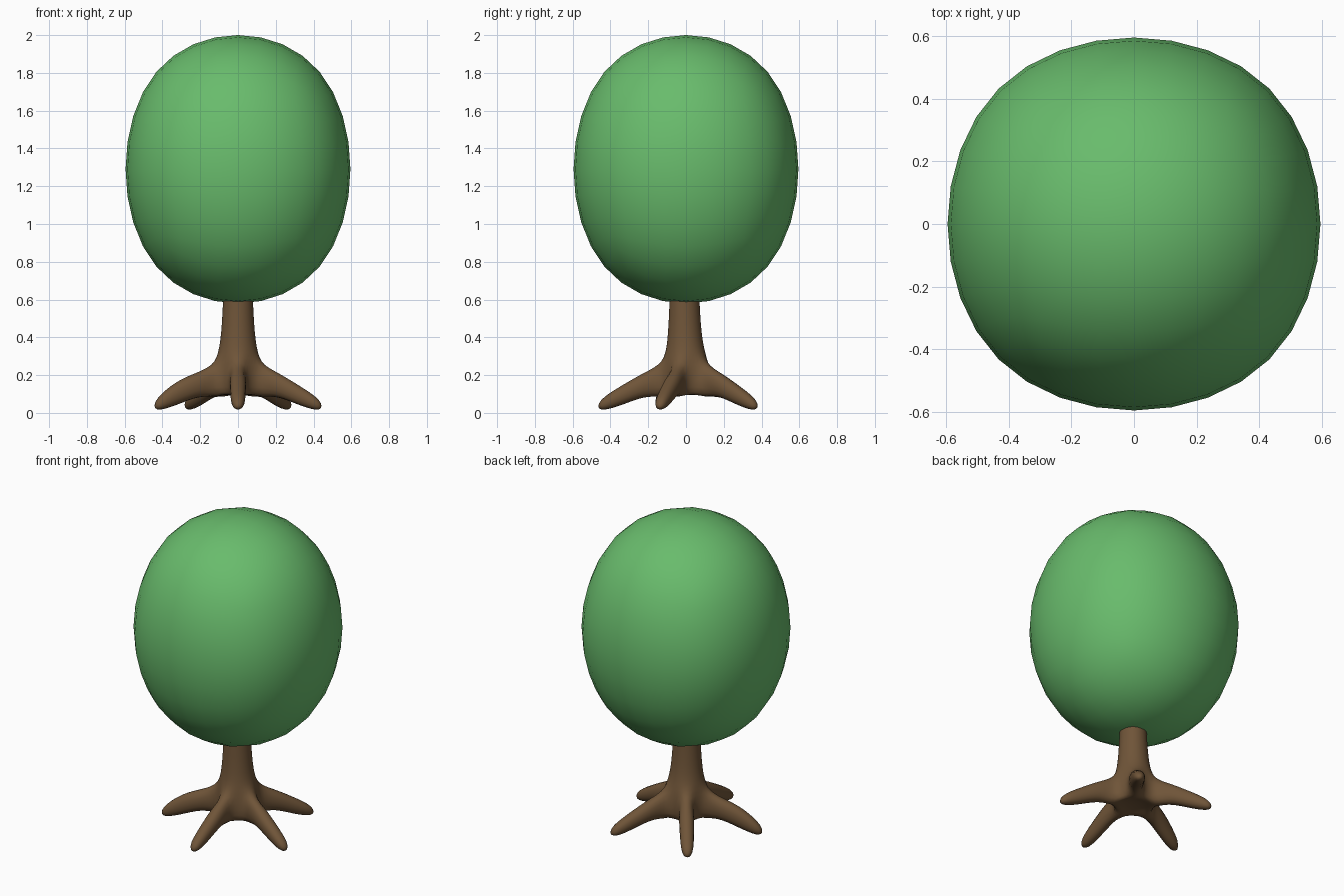
import bpy, bmesh, math
from mathutils import Vector

if "Cube" in bpy.data.objects:
    bpy.data.objects.remove(bpy.data.objects["Cube"])


def material(name, rgb):
    m = bpy.data.materials.new(name)
    m.diffuse_color = (*rgb, 1)
    m.use_nodes = True
    m.node_tree.nodes["Principled BSDF"].inputs["Base Color"].default_value = m.diffuse_color
    return m


def finish(name, bm, mat, levels):
    bmesh.ops.recalc_face_normals(bm, faces=bm.faces)
    for f in bm.faces:
        f.smooth = True
    me = bpy.data.meshes.new(name)
    bm.to_mesh(me)
    bm.free()
    me.materials.append(mat)
    ob = bpy.data.objects.new(name, me)
    bpy.context.collection.objects.link(ob)
    sub = ob.modifiers.new("smooth", 'SUBSURF')
    sub.levels = sub.render_levels = levels
    return ob


green = material("leaf green", (0.14, 0.50, 0.15))
brown = material("bark brown", (0.16, 0.09, 0.04))

# Crown: subdivided cube, stretched upwards
bm = bmesh.new()
bmesh.ops.create_cube(bm, size=2)
for v in bm.verts:
    v.co = Vector((v.co.x * 0.709, v.co.y * 0.709, 1.29 + v.co.z * 0.846))
finish("crown", bm, green, 3)

# Trunk: ten-sided rings (radius, z, y shift), alternating root and gap sides
bm = bmesh.new()
rings = []
for r, z, dy in [(0.07, 0.11, 0), (0.14, 0.075, 0), (0.125, 0.27, 0),
                 (0.097, 0.37, -0.006), (0.084, 0.58, -0.008), (0.08, 0.75, -0.008)]:
    ring = []
    for i in range(10):
        a = math.radians(-108 + 36 * i)
        ring.append(bm.verts.new((r * math.cos(a), r * math.sin(a) + dy, z)))
    rings.append(ring)
bm.faces.new(rings[0])
bm.faces.new(rings[-1])
for k in range(5):
    for i in range(10):
        if k == 1 and i % 2 == 0:
            continue  # roots grow here
        j = (i + 1) % 10
        bm.faces.new((rings[k][i], rings[k][j], rings[k + 1][j], rings[k + 1][i]))

# Roots: five tapering limbs (distance, top, bottom, half width)
for n in range(5):
    i = 2 * n
    a = math.radians(-90 + 72 * n)
    out = Vector((math.cos(a), math.sin(a), 0))
    side = Vector((-out.y, out.x, 0))
    bulge = 0.03 if n == 4 else 0
    prev = [rings[1][i], rings[1][i + 1], rings[2][i + 1], rings[2][i]]
    for d, top, low, w in [(0.22, 0.22, 0.085, 0.05), (0.34, 0.15 + bulge, 0.035, 0.044),
                           (0.475, 0.065, -0.003, 0.036)]:
        cur = []
        for s, z in ((-w, low), (w, low), (w, top), (-w, top)):
            p = out * d + side * s
            cur.append(bm.verts.new((p.x, p.y, z)))
        for q in range(4):
            t = (q + 1) % 4
            bm.faces.new((prev[q], prev[t], cur[t], cur[q]))
        prev = cur
    bm.faces.new(prev)
finish("trunk_and_roots", bm, brown, 2)
